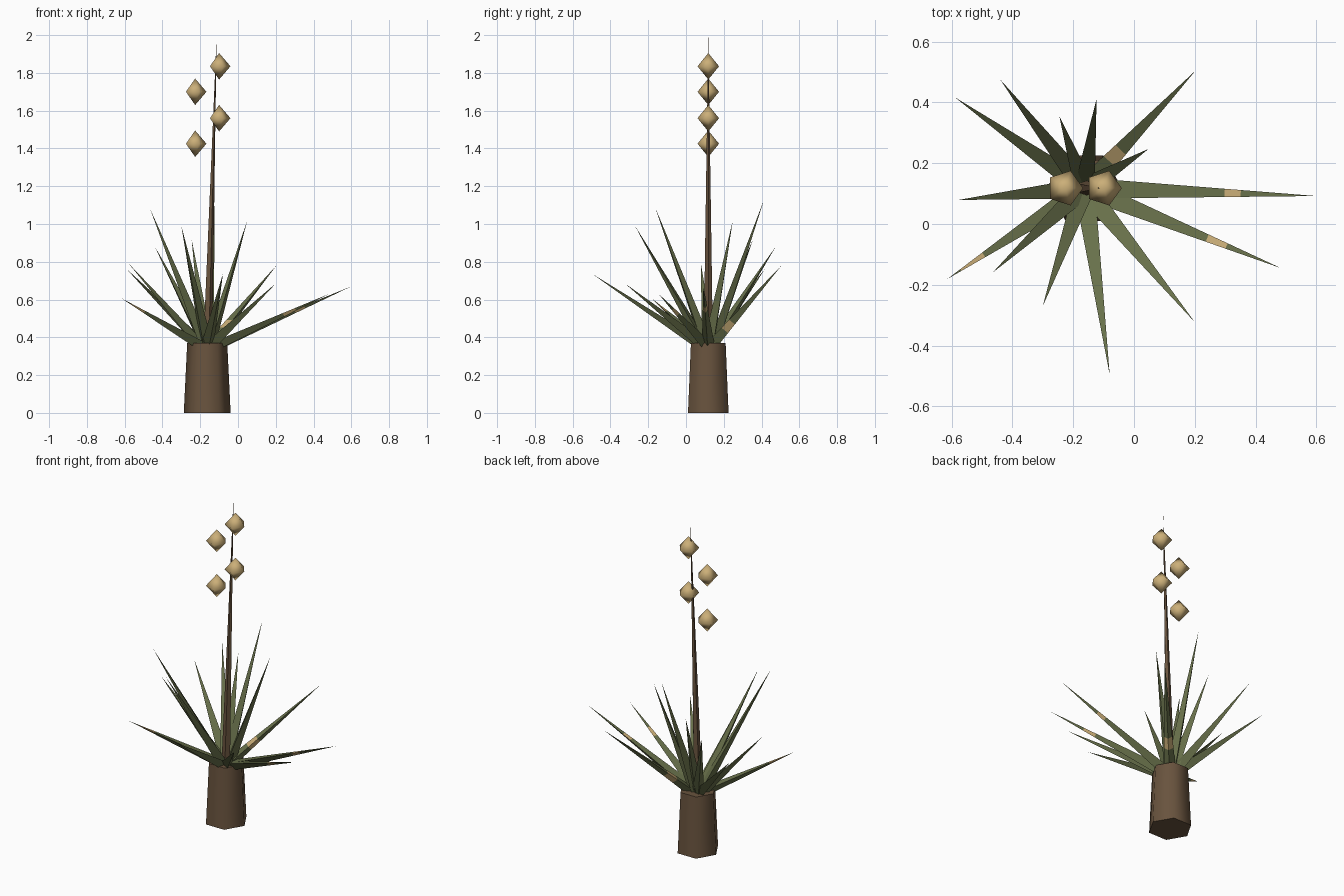
import bpy, bmesh, math
from mathutils import Vector

if "Cube" in bpy.data.objects:
    bpy.data.objects.remove(bpy.data.objects["Cube"])

CX, CY = -0.163, 0.118


def material(name, rgb):
    m = bpy.data.materials.new(name)
    m.diffuse_color = (*rgb, 1)
    m.use_nodes = True
    m.node_tree.nodes["Principled BSDF"].inputs["Base Color"].default_value = m.diffuse_color
    return m


bark = material("bark brown", (0.14, 0.087, 0.048))
green = material("olive leaf", (0.138, 0.162, 0.069))
tan = material("dry tan", (0.60, 0.43, 0.19))


def loft(name, rings, mats, ring_mats=None, smooth=False, cap_end=False):
    """Skin a list of rings (a ring of one point is a tip)."""
    bm = bmesh.new()
    loops = [[bm.verts.new(p) for p in r] for r in rings]
    for k, (a, b) in enumerate(zip(loops, loops[1:])):
        n = max(len(a), len(b))
        for i in range(n):
            j = (i + 1) % n
            if len(a) == 1:
                f = bm.faces.new((a[0], b[j], b[i]))
            elif len(b) == 1:
                f = bm.faces.new((a[i], a[j], b[0]))
            else:
                f = bm.faces.new((a[i], a[j], b[j], b[i]))
            f.smooth = smooth
            f.material_index = ring_mats[k] if ring_mats else 0
    if len(loops[0]) > 2:
        bm.faces.new(loops[0][::-1])
    if cap_end:
        bm.faces.new(loops[-1])
    bmesh.ops.recalc_face_normals(bm, faces=bm.faces)
    me = bpy.data.meshes.new(name)
    bm.to_mesh(me)
    bm.free()
    for m in mats:
        me.materials.append(m)
    ob = bpy.data.objects.new(name, me)
    bpy.context.collection.objects.link(ob)
    return ob


def ngon(x, y, z, r, n):
    return [Vector((x + r * math.cos(2 * math.pi * i / n),
                    y + r * math.sin(2 * math.pi * i / n), z)) for i in range(n)]


# Six-sided trunk
loft("trunk", [ngon(CX, CY, 0, 0.124, 6), ngon(CX, CY, 0.37, 0.106, 6)],
     [bark], smooth=True, cap_end=True)

# Leaning flower stalk
loft("flower_stalk", [ngon(CX, CY, 0.35, 0.026, 5), [Vector((-0.113, CY, 2.0))]], [bark])

# Diamond-shaped seed pods, alternating sides
for i, (x, z) in enumerate([(-0.227, 1.425), (-0.10, 1.56), (-0.227, 1.70), (-0.10, 1.835)]):
    loft(f"seed_pod_{i + 1}",
         [[Vector((x, CY, z - 0.07))], ngon(x, CY, z, 0.06, 5), [Vector((x, CY, z + 0.07))]],
         [tan], smooth=True)


# Spiky three-sided leaves, some with a dry band
def leaf(name, tip, band):
    tip = Vector(tip)
    flat = Vector((tip.x - CX, tip.y - CY, 0)).normalized()
    root = Vector((CX, CY, 0.345)) + flat * 0.015
    d = (tip - root).normalized()
    side = Vector((0, 0, 1)).cross(flat)
    up = d.cross(side)

    def section(t):
        c, s = root.lerp(tip, t), 1 - t
        return [c + side * 0.034 * s + up * 0.017 * s,
                c - side * 0.034 * s + up * 0.017 * s,
                c - up * 0.030 * s]

    ts = [0] + list(band)
    loft(name, [section(t) for t in ts] + [[tip]], [green, tan],
         [0, 1, 0] if band else [0])


leaves = [
    ((0.203, 0.505, 0.78), (0.22, 0.32)),
    ((-0.44, 0.475, 0.88), ()),
    ((-0.588, 0.416, 0.76), ()),
    ((-0.245, 0.353, 0.915), ()),
    ((-0.123, 0.412, 1.125), ()),
    ((0.048, 0.247, 1.015), ()),
    ((-0.578, 0.079, 0.79), ()),
    ((-0.614, -0.181, 0.605), (0.73, 0.90)),
    ((-0.465, -0.16, 1.08), ()),
    ((-0.30, -0.27, 0.99), ()),
    ((-0.08, -0.495, 0.735), ()),
    ((0.20, -0.323, 0.685), ()),
    ((0.483, -0.145, 0.63), (0.62, 0.72)),
    ((0.60, 0.092, 0.67), (0.60, 0.67)),
]
for i, (tip, band) in enumerate(leaves):
    leaf(f"leaf_{i + 1}", tip, band)
